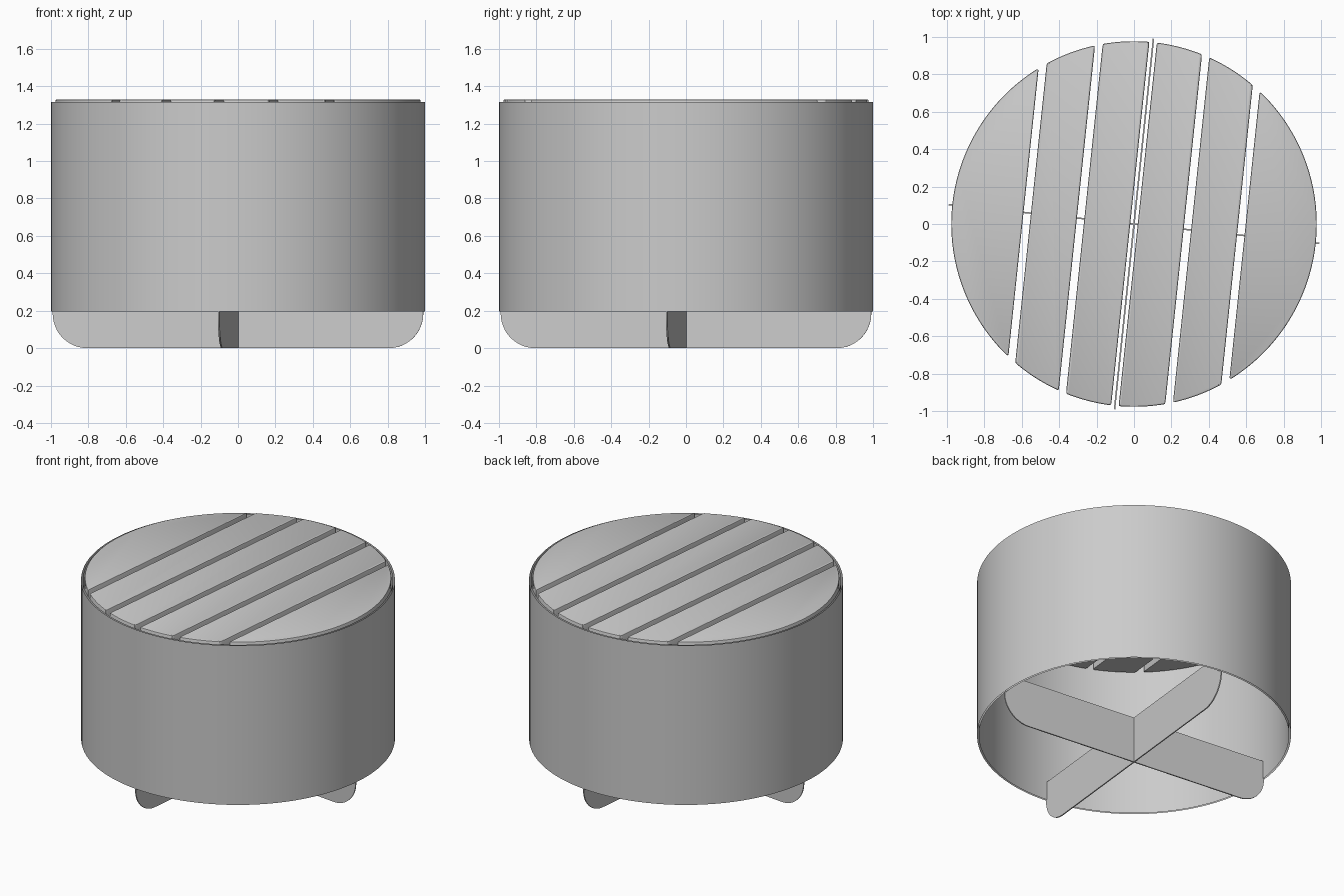
import bpy, bmesh, math
from mathutils import Matrix

TURN = Matrix.Rotation(math.radians(-6), 4, 'Z')   # whole model is turned slightly
WALL_LOW, WALL_TOP = 0.195, 1.315
SLAT_LOW, SLAT_TOP = 1.225, 1.33
SLAT_RADIUS, PITCH, GAP = 0.977, 0.287, 0.04

if "Cube" in bpy.data.objects:
    bpy.data.objects.remove(bpy.data.objects["Cube"])

grey = bpy.data.materials.new("light_grey")
grey.use_nodes = True
grey.diffuse_color = (0.6, 0.6, 0.6, 1)
grey.node_tree.nodes["Principled BSDF"].inputs["Base Color"].default_value = (0.6, 0.6, 0.6, 1)


def finish(bm, name, smooth=True):
    bm.transform(TURN)
    mesh = bpy.data.meshes.new(name)
    bm.to_mesh(mesh)
    bm.free()
    mesh.materials.append(grey)
    obj = bpy.data.objects.new(name, mesh)
    bpy.context.collection.objects.link(obj)
    if smooth:
        bpy.ops.object.select_all(action='DESELECT')
        obj.select_set(True)
        bpy.context.view_layer.objects.active = obj
        bpy.ops.object.shade_smooth_by_angle(angle=math.radians(30))
    return obj


def prism(outline, low, high, axis):
    """Extrude a flat outline along z or y."""
    bm = bmesh.new()
    place = (lambda a, b: (a, b, low)) if axis == 'z' else (lambda a, b: (a, low, b))
    face = bm.faces.new([bm.verts.new(place(a, b)) for a, b in outline])
    grown = bmesh.ops.extrude_face_region(bm, geom=[face])
    step = (0, 0, high - low) if axis == 'z' else (0, high - low, 0)
    bmesh.ops.translate(bm, vec=step, verts=[v for v in grown['geom'] if isinstance(v, bmesh.types.BMVert)])
    bmesh.ops.recalc_face_normals(bm, faces=bm.faces)
    return bm


def wall(name, radius, outward):
    """Open thin cylinder."""
    bm = bmesh.new()
    bmesh.ops.create_cone(bm, cap_ends=False, segments=128, radius1=radius, radius2=radius,
                          depth=WALL_TOP - WALL_LOW)
    bmesh.ops.translate(bm, vec=(0, 0, (WALL_LOW + WALL_TOP) / 2), verts=bm.verts)
    if not outward:
        bmesh.ops.reverse_faces(bm, faces=bm.faces)
    finish(bm, name)


# Drum wall: an outer skin and an inner liner
wall("outer_wall", 1.0, True)
wall("inner_wall", 0.988, False)


# Top slats: strips cut from a disc, with softened corners and edges
def slat(name, left, right):
    left, right = max(left, -SLAT_RADIUS), min(right, SLAT_RADIUS)
    steps = 40
    start, end = math.acos(right / SLAT_RADIUS), math.acos(left / SLAT_RADIUS)
    arc = [start + (end - start) * i / steps for i in range(steps + 1)]
    upper = [(SLAT_RADIUS * math.cos(t), SLAT_RADIUS * math.sin(t)) for t in arc]
    lower = [(x, -y) for x, y in reversed(upper)]
    outline = []
    for point in upper + lower:
        if not outline or math.dist(point, outline[-1]) > 1e-4:
            outline.append(point)
    if math.dist(outline[0], outline[-1]) < 1e-4:
        outline.pop()
    bm = prism(outline, SLAT_LOW, SLAT_TOP, 'z')
    corners = [e for e in bm.edges if e.calc_face_angle(0) > 0.5
               and abs(e.verts[0].co.z - e.verts[1].co.z) > 0.05]
    bmesh.ops.bevel(bm, geom=corners, offset=0.015, segments=3, profile=0.5, affect='EDGES')
    rim = [e for e in bm.edges if all(v.co.z > SLAT_TOP - 0.001 for v in e.verts)]
    bmesh.ops.bevel(bm, geom=rim, offset=0.008, segments=2, profile=0.5, affect='EDGES')
    finish(bm, name)


for i in range(-3, 3):
    left = -2 if i == -3 else i * PITCH + GAP / 2
    right = 2 if i == 2 else (i + 1) * PITCH - GAP / 2
    slat(f"top_slat_{i + 4}", left, right)

# Crossed base plates with rounded lower corners
REACH, CORNER, PLATE_TOP, HALF = 0.996, 0.185, 0.325, 0.004
curve = [math.pi / 2 * i / 12 for i in range(13)]
right_side = [(REACH - CORNER + CORNER * math.sin(t), CORNER - CORNER * math.cos(t)) for t in curve]
right_side.append((REACH, PLATE_TOP))
plate = right_side + [(-x, z) for x, z in reversed(right_side)]
for name, angle in (("base_plate_across", 0), ("base_plate_along", math.pi / 2)):
    bm = prism(plate, -HALF, HALF, 'y')
    bm.transform(Matrix.Rotation(angle, 4, 'Z'))
    finish(bm, name)
